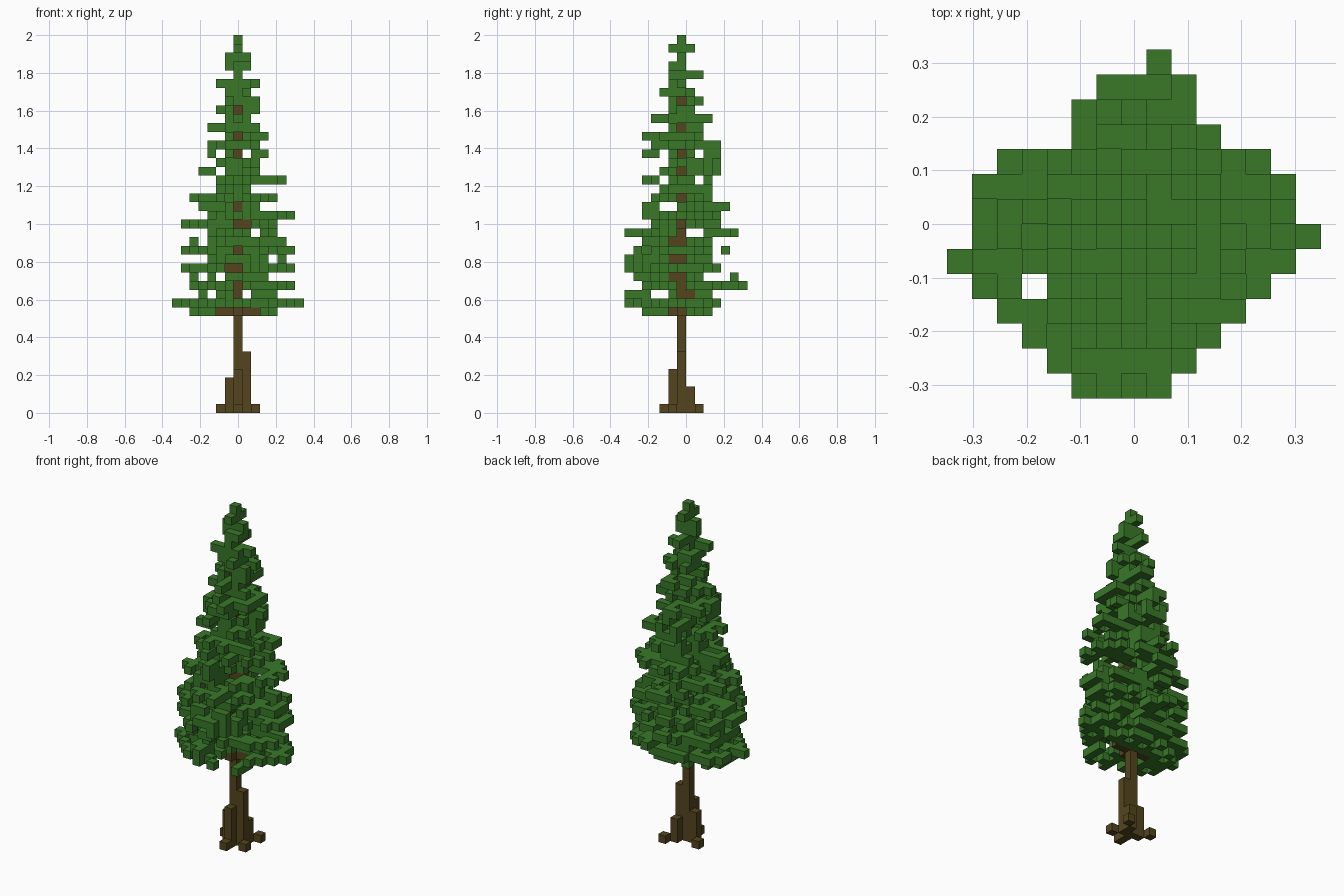
import bpy
import bmesh
import random
from mathutils import Vector

random.seed(11)
default_cube = bpy.data.objects.get("Cube")
if default_cube:
    bpy.data.objects.remove(default_cube, do_unlink=True)

CELL = 2 / 43
TRUNK = (0, -1)
FIRST = 11          # lowest leafy layer
TRUNK_TOP = 36

# Reach of each leafy layer, bottom to top: left, right, front, back (in cells)
REACH = [
    (-5, 4, -5, 2), (-7, 7, -7, 3), (-4, 4, -7, 2), (-5, 6, -5, 6),
    (-5, 3, -6, 5), (-6, 6, -7, 3), (-3, 5, -7, 2), (-6, 6, -6, 4),
    (-5, 5, -5, 2), (-3, 4, -7, 5), (-6, 4, -4, 3), (-3, 6, -5, 3),
    (-4, 2, -5, 4), (-5, 4, -4, 2), (-2, 1, -3, 2), (-2, 5, -5, 2),
    (-4, 2, -3, 3), (-2, 2, -2, 3), (-3, 3, -5, 3), (-3, 2, -4, 3),
    (-1, 3, -5, 1), (-3, 2, -2, 1), (-1, 1, -4, 2), (-2, 2, -2, 0),
    (-1, 2, -2, 1), (-1, 1, -3, 0), (-2, 2, -2, -1), (0, 0, -2, 1),
    (-1, 1, -2, -1), (-1, 1, -1, -1), (0, 0, -2, 0), (0, 0, -1, -1),
]
# Overall crown outline: x range for each row, front to back
OUTLINE = [(-2, 1), (-3, 2), (-4, 3), (-5, 4), (-6, 5), (-7, 6), (-6, 7),
           (-6, 6), (-6, 6), (-5, 5), (-2, 3), (-2, 2), (-1, 2), (1, 1)]
# Layers where the wood shows between the boughs
BARE_FRONT = {11, 13, 14, 16, 18, 21, 23, 29, 31, 34}
BARE_SIDE = {11, 13, 14, 15, 17, 19, 20, 24, 27, 29, 32, 35}
# Open slots through the crown: layer -> columns (x), layer -> rows (y)
SLOTS_X = {13: (-3, 1), 15: (-4, -2), 17: (-4, 4), 19: (-4,), 20: (2,), 21: (1,),
           27: (-2,), 29: (-2, 1)}
SLOTS_Y = {13: (-4, -3), 15: (2, 3, 4), 18: (3,), 20: (0, 1), 23: (-3, -2),
           26: (-3, 1), 29: (-3, 1)}


def material(name, color):
    mat = bpy.data.materials.new(name)
    mat.use_nodes = True
    mat.diffuse_color = color
    mat.node_tree.nodes["Principled BSDF"].inputs["Base Color"].default_value = color
    return mat


def voxel_object(name, cells, mat):
    """Make one mesh from the exposed sides of a set of grid cells."""
    bm = bmesh.new()
    for cell in sorted(cells):
        centre = Vector((cell[0], cell[1] + 0.5, cell[2] + 0.5))
        for axis in range(3):
            for sign in (-1, 1):
                beside = list(cell)
                beside[axis] += sign
                if tuple(beside) in cells:
                    continue
                n, u, v = Vector(), Vector(), Vector()
                n[axis] = sign / 2
                u[(axis + 1) % 3] = sign / 2
                v[(axis + 2) % 3] = 1 / 2
                corners = (n - u - v, n + u - v, n + u + v, n - u + v)
                bm.faces.new([bm.verts.new((centre + c) * CELL) for c in corners])
    bmesh.ops.remove_doubles(bm, verts=bm.verts, dist=CELL / 100)
    mesh = bpy.data.meshes.new(name)
    bm.to_mesh(mesh)
    bm.free()
    mesh.materials.append(mat)
    obj = bpy.data.objects.new(name, mesh)
    bpy.context.collection.objects.link(obj)


def allowed(k, x, y):
    """Whether foliage may fill this cell."""
    left, right, front, back = REACH[k - FIRST]
    low, high = OUTLINE[y + 7] if front <= y <= back else (1, 0)
    if not max(left, low) <= x <= min(right, high) or (x, y) == (-4, -3):
        return False
    if x in SLOTS_X.get(k, ()) or y in SLOTS_Y.get(k, ()):
        return False
    if k in BARE_FRONT and any((x, b, k) in wood for b in range(y, 3)):
        return False
    return not (k in BARE_SIDE and any((a, y, k) in wood for a in range(-3, x + 1)))


def bough(k, axis, tip):
    """Cells of a straight bough that starts beside the trunk."""
    for shifts in ((-1, 0, 1), (-3, -2, 2, 3)):
        ends = []
        for shift in shifts:
            end = list(TRUNK)
            end[axis] = tip
            end[1 - axis] += shift
            if allowed(k, *end):
                ends.append(end)
        if ends:
            break
    if not ends:
        return set()
    end = random.choice(ends)
    path = set()
    for along in range(min(tip, TRUNK[axis]), max(tip, TRUNK[axis]) + 1):
        cell = list(end)
        cell[axis] = along
        path.add(tuple(cell))
    return {c for c in path if allowed(k, *c)}


def twig_chance(k, x, y, filled):
    """Twigs avoid solid slabs and cells right above other foliage."""
    chance = 0.7
    for a in (-1, 1):
        for b in (-1, 1):
            if {(x + a, y), (x, y + b), (x + a, y + b)} <= filled:
                chance *= 0.45
    return chance * (0.6 if (x, y, k - 1) in leaves else 1)


def leafy_layer(k):
    """Four boughs with twigs grown outward between them."""
    left, right, front, back = REACH[k - FIRST]
    filled = {TRUNK}
    for axis, tip in ((0, left), (0, right), (1, front), (1, back)):
        filled |= bough(k, axis, tip)
    # needles close against the trunk's front and side
    filled |= {c for c in ((0, -2), (1, -1)) if allowed(k, *c)}
    spots = [(x, y) for x in range(left, right + 1) for y in range(front, back + 1)]
    spots.sort(key=lambda c: abs(c[0]) + abs(c[1] - TRUNK[1]))
    for x, y in spots:
        dx, dy = x, y - TRUNK[1]
        rx = max(abs(right if dx > 0 else left), 1)
        ry = max(abs((back if dy > 0 else front) - TRUNK[1]), 1)
        inside = (dx / rx) ** 2 + (dy / ry) ** 2 <= 1.3
        around = {(x + a, y + b) for a in (-1, 0, 1) for b in (-1, 0, 1)}
        if inside and around & filled and allowed(k, x, y):
            if random.random() < twig_chance(k, x, y, filled):
                filled.add((x, y))
    return {(x, y, k) for x, y in filled}


# Trunk with stepped buttresses and four spread roots
wood = {(*TRUNK, k) for k in range(TRUNK_TOP)}
for x, y, height in ((1, -1, 7), (-1, -1, 4), (0, -2, 5), (1, 0, 3),
                     (2, 1, 1), (-2, 0, 1), (2, -2, 1), (0, -3, 1)):
    wood |= {(x, y, k) for k in range(height)}

# Short bare limbs inside the crown
for dx, dy, k in ((1, 0, 11), (2, 0, 11), (-1, 0, 11), (-2, 0, 11), (0, -1, 11),
                  (0, 1, 13), (0, -1, 15), (-1, 0, 16), (0, -1, 17),
                  (0, -1, 19), (1, 0, 21)):
    wood.add((dx, TRUNK[1] + dy, k))

# Crown
leaves = set()
for layer in range(FIRST, FIRST + len(REACH)):
    leaves |= leafy_layer(layer)

# Fill rim gaps in the crown outline with one twig each
for row, (low, high) in enumerate(OUTLINE, -7):
    for x in range(low, high + 1):
        layers = [k for k in range(FIRST, TRUNK_TOP) if allowed(k, x, row)]
        joined = [k for k in layers if {(x - 1, row, k), (x + 1, row, k),
                                        (x, row - 1, k), (x, row + 1, k)} & leaves]
        if joined and not any((x, row, k) in leaves for k in layers):
            leaves.add((x, row, random.choice(joined)))
leaves -= wood

voxel_object("trunk", wood, material("bark brown", (0.089, 0.06, 0.013, 1)))
voxel_object("foliage", leaves, material("needle green", (0.041, 0.188, 0.022, 1)))
